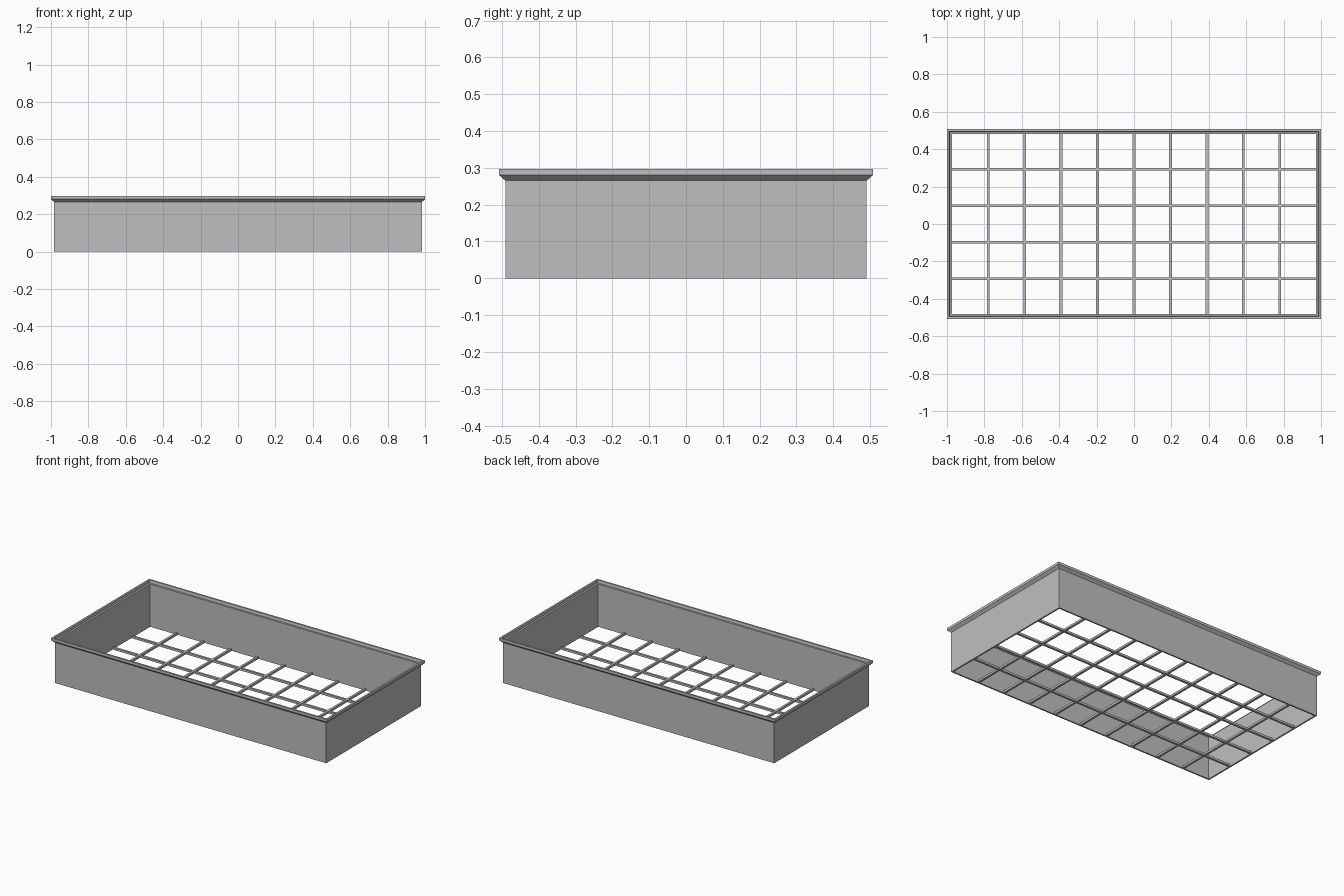
import bpy, bmesh

cube = bpy.data.objects.get("Cube")
if cube:
    bpy.data.objects.remove(cube, do_unlink=True)

HALF_X, HALF_Y = 0.983, 0.4905   # outside of the walls
WALL = 0.01
BAR, PITCH = 0.014, 0.195

grey = bpy.data.materials.new("light_grey")
grey.use_nodes = True
colour = (0.52, 0.52, 0.52, 1)
grey.diffuse_color = colour
grey.node_tree.nodes["Principled BSDF"].inputs["Base Color"].default_value = colour


def make_object(name, bm):
    bmesh.ops.recalc_face_normals(bm, faces=bm.faces)
    mesh = bpy.data.meshes.new(name)
    bm.to_mesh(mesh)
    bm.free()
    mesh.materials.append(grey)
    obj = bpy.data.objects.new(name, mesh)
    bpy.context.collection.objects.link(obj)
    return obj


# Walls and stepped rim: one closed profile (outward offset, height) swept round a rectangle
profile = [(0, 0), (0, 0.265), (0.017, 0.28), (0.017, 0.297),
           (0.005, 0.297), (0.002, 0.28), (-WALL, 0.28), (-WALL, 0)]
bm = bmesh.new()
rings = []
for out, z in profile:
    x, y = HALF_X + out, HALF_Y + out
    rings.append([bm.verts.new((sx * x, sy * y, z))
                  for sx, sy in ((-1, -1), (1, -1), (1, 1), (-1, 1))])
for i, ring in enumerate(rings):
    below = rings[i - 1]
    for j in range(4):
        bm.faces.new((below[j - 1], below[j], ring[j], ring[j - 1]))
make_object("tray_walls", bm)


# Open floor lattice: flat grid with the holes left out, then thickened
def stops(count, half):
    centres = [(i - (count - 1) / 2) * PITCH for i in range(count)]
    edges = [c + s * BAR / 2 for c in centres for s in (-1, 1)]
    return [-half] + edges + [half]


xs = stops(9, HALF_X - WALL)
ys = stops(4, HALF_Y - WALL)
bm = bmesh.new()
grid = [[bm.verts.new((x, y, 0)) for y in ys] for x in xs]
for i in range(len(xs) - 1):
    for j in range(len(ys) - 1):
        if i % 2 or j % 2:
            bm.faces.new((grid[i][j], grid[i + 1][j],
                          grid[i + 1][j + 1], grid[i][j + 1]))
bmesh.ops.delete(bm, geom=[v for v in bm.verts if not v.link_faces], context='VERTS')
solid = bmesh.ops.extrude_face_region(bm, geom=bm.faces[:] + bm.edges[:],
                                      use_keep_orig=True)
top = [v for v in solid["geom"] if isinstance(v, bmesh.types.BMVert)]
bmesh.ops.translate(bm, verts=top, vec=(0, 0, BAR))
make_object("floor_lattice", bm)
